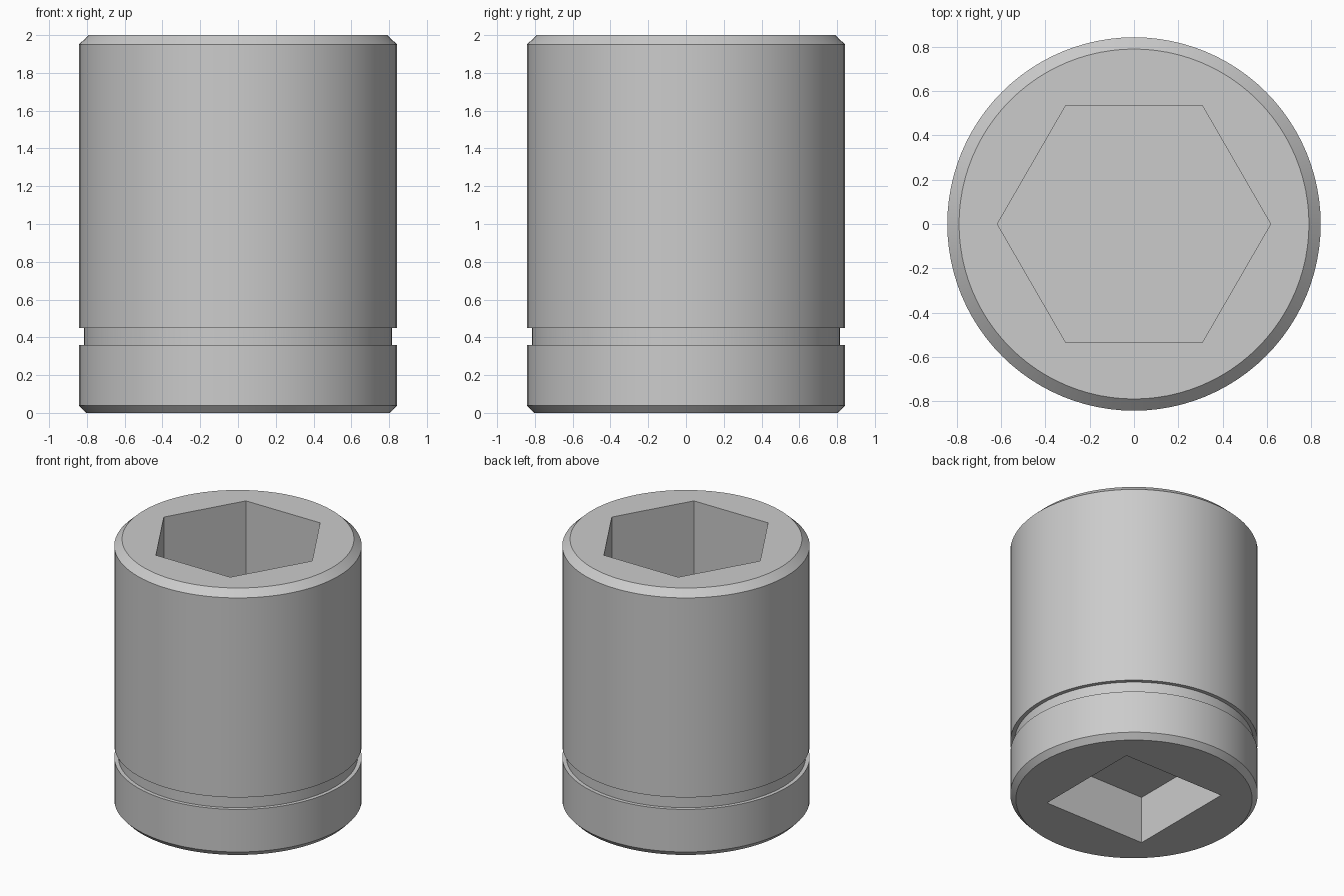
import bpy, bmesh, math
from mathutils import Matrix

cube = bpy.data.objects.get("Cube")
if cube:
    bpy.data.objects.remove(cube, do_unlink=True)

SEGMENTS = 96

steel = bpy.data.materials.new("steel_grey")
steel.use_nodes = True
steel.diffuse_color = (0.6, 0.6, 0.6, 1)
steel.node_tree.nodes["Principled BSDF"].inputs["Base Color"].default_value = (0.6, 0.6, 0.6, 1)


def add_object(name, bm):
    bmesh.ops.recalc_face_normals(bm, faces=bm.faces)
    mesh = bpy.data.meshes.new(name)
    bm.to_mesh(mesh)
    bm.free()
    mesh.materials.append(steel)
    obj = bpy.data.objects.new(name, mesh)
    bpy.context.collection.objects.link(obj)
    return obj


def turned_solid(name, profile):
    """Lathe a (radius, height) profile and cap both ends."""
    bm = bmesh.new()
    rings = []
    for r, z in profile:
        angles = [2 * math.pi * i / SEGMENTS for i in range(SEGMENTS)]
        rings.append([bm.verts.new((r * math.cos(a), r * math.sin(a), z)) for a in angles])
    for low, high in zip(rings, rings[1:]):
        for i in range(SEGMENTS):
            j = (i + 1) % SEGMENTS
            bm.faces.new((low[i], low[j], high[j], high[i]))
    bm.faces.new(rings[0])
    bm.faces.new(rings[-1])
    return add_object(name, bm)


def prism(name, sides, radius, bottom, top, turn):
    """Upright prism used to cut a recess."""
    bm = bmesh.new()
    place = Matrix.Translation((0, 0, (bottom + top) / 2)) @ Matrix.Rotation(turn, 4, "Z")
    bmesh.ops.create_cone(bm, cap_ends=True, segments=sides, radius1=radius,
                          radius2=radius, depth=top - bottom, matrix=place)
    obj = add_object(name, bm)
    # Put a corner exactly at the requested angle
    v = obj.data.vertices[0].co
    obj.data.transform(Matrix.Rotation(turn - math.atan2(v.y, v.x), 4, "Z"))
    obj.hide_render = True
    return obj


# Turned body with chamfered ends and a retaining groove
body = turned_solid("socket_body", [
    (0.805, 0), (0.843, 0.04), (0.843, 0.36), (0.815, 0.36),
    (0.815, 0.45), (0.843, 0.45), (0.843, 1.95), (0.79, 2)])

# Hexagonal recess in the top, square drive recess in the bottom
cutters = [
    prism("hex_recess_cutter", 6, 0.617, 0.9, 2.2, 0),
    prism("square_drive_cutter", 4, 0.595, -0.2, 0.355, math.pi / 4)]

bpy.ops.object.select_all(action="DESELECT")
body.select_set(True)
bpy.context.view_layer.objects.active = body
for cutter in cutters:
    mod = body.modifiers.new(cutter.name, "BOOLEAN")
    mod.operation = "DIFFERENCE"
    mod.solver = "EXACT"
    mod.object = cutter
    bpy.ops.object.modifier_apply(modifier=mod.name)
    bpy.data.objects.remove(cutter, do_unlink=True)

bpy.ops.object.shade_smooth_by_angle(angle=math.radians(30))
